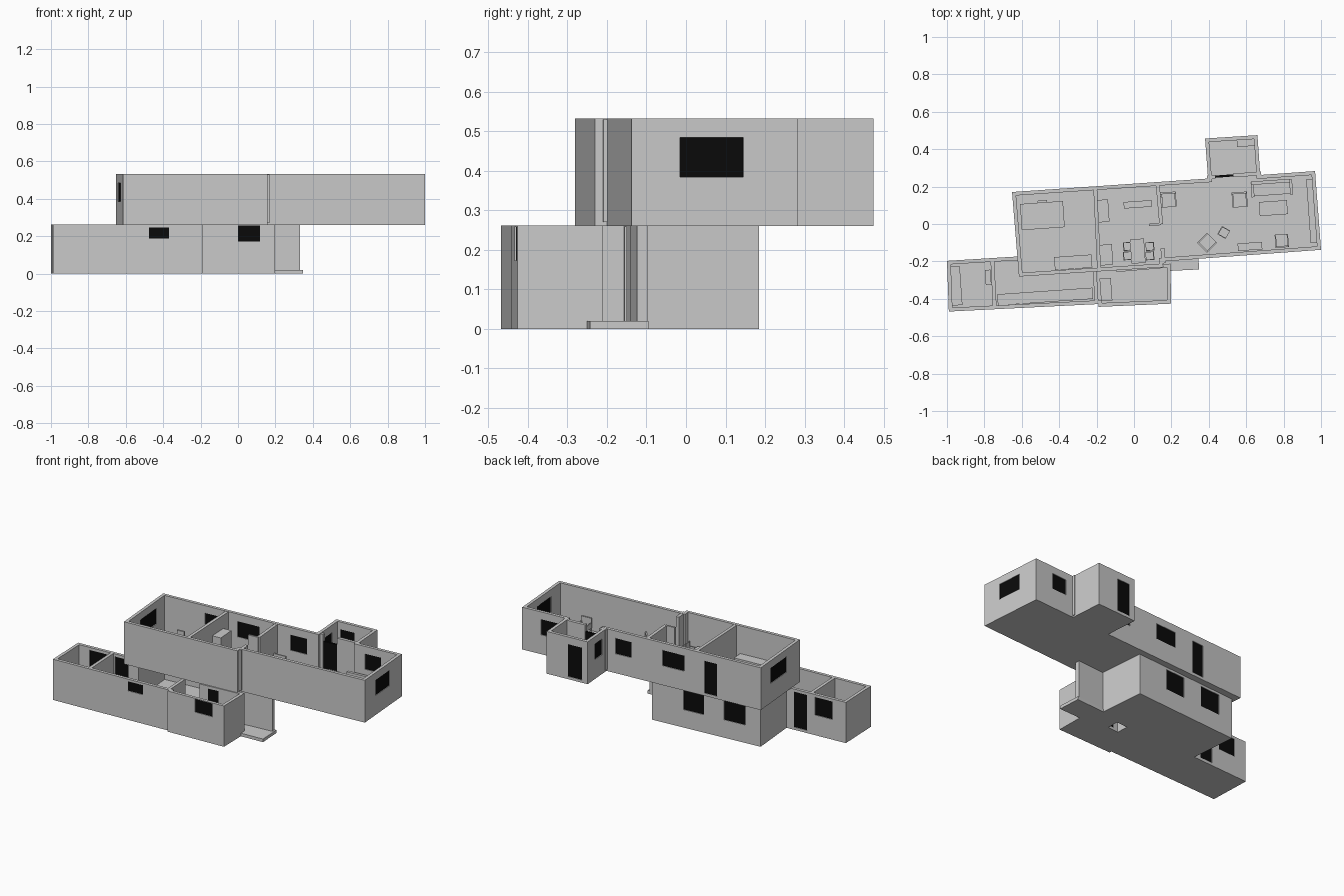
import bpy, bmesh, math
from mathutils import Vector, Matrix

if "Cube" in bpy.data.objects:
    bpy.data.objects.remove(bpy.data.objects["Cube"])

TILT = math.radians(4)
T = 0.02
black = bpy.data.materials.new("dark_pane")
black.diffuse_color = (0.003, 0.003, 0.003, 1)
black.use_nodes = True
black.node_tree.nodes["Principled BSDF"].inputs["Base Color"].default_value = black.diffuse_color

def finish(name, bm, mat=None):
    bmesh.ops.recalc_face_normals(bm, faces=bm.faces)
    me = bpy.data.meshes.new(name)
    bm.to_mesh(me)
    bm.free()
    ob = bpy.data.objects.new(name, me)
    bpy.context.collection.objects.link(ob)
    if mat:
        me.materials.append(mat)
    return ob

def add_box(bm, x, y, z, sx, sy, sz, rot=0.0):
    # box standing on height z, turned about its own centre
    m = Matrix.Translation((x, y, z + sz / 2)) @ Matrix.Rotation(rot, 4, 'Z') @ Matrix.Diagonal((sx, sy, sz, 1))
    bmesh.ops.create_cube(bm, size=1, matrix=m)

def box(name, x, y, z, sx, sy, sz, rot=TILT, mat=None):
    bm = bmesh.new()
    add_box(bm, x, y, z, sx, sy, sz, rot)
    return finish(name, bm, mat)

def wall(name, p, q, z0, z1, t=T, mat=None):
    p, q = Vector(p), Vector(q)
    d, c = q - p, (p + q) / 2
    return box(name, c.x, c.y, z0, d.length, t, z1 - z0, math.atan2(d.y, d.x), mat)

def slab(name, pts, z0, z1):
    bm = bmesh.new()
    f = bm.faces.new([bm.verts.new((x, y, z0)) for x, y in pts])
    r = bmesh.ops.extrude_face_region(bm, geom=[f])
    bmesh.ops.translate(bm, vec=(0, 0, z1 - z0), verts=[v for v in r['geom'] if isinstance(v, bmesh.types.BMVert)])
    return finish(name, bm)

def inset(pts, t):
    out = []
    for i, b in enumerate(pts):
        a, b, c = Vector(pts[i - 1]), Vector(b), Vector(pts[(i + 1) % len(pts)])
        d1, d2 = (b - a).normalized(), (c - b).normalized()
        n1, n2 = Vector((-d1.y, d1.x)), Vector((-d2.y, d2.x))
        out.append(b + (n1 + n2) * (t / (1 + n1.dot(n2))))
    return out

def ring(name, pts, z0, z1):
    # closed mitred wall ring
    bm = bmesh.new()
    loops = [[bm.verts.new((p[0], p[1], z)) for p in ps]
             for ps, z in ((pts, z0), (pts, z1), (inset(pts, T), z1), (inset(pts, T), z0))]
    n = len(pts)
    for k in range(4):
        a, b = loops[k], loops[(k + 1) % 4]
        for i in range(n):
            j = (i + 1) % n
            bm.faces.new((a[i], a[j], b[j], b[i]))
    return finish(name, bm)

def openings(target, label, specs):
    # cut holes in a wall ring and set a dark pane inside each; p, q lie on the outer wall line
    bm = bmesh.new()
    for i, (p, q, z0, z1) in enumerate(specs):
        p, q = Vector(p), Vector(q)
        d, c = q - p, (p + q) / 2
        n = Vector((-d.y, d.x)).normalized()
        c = c + n * T / 2
        ang = math.atan2(d.y, d.x)
        add_box(bm, c.x, c.y, z0, d.length, 3 * T, z1 - z0, ang)
        box(f"{label}_pane_{i}", c.x, c.y, z0, d.length, T * 0.6, z1 - z0, ang, black)
    cutter = finish(label + "_cutter", bm)
    cutter.hide_render = True
    cutter.hide_viewport = True
    cutter.display_type = 'WIRE'
    m = target.modifiers.new("openings", 'BOOLEAN')
    m.operation, m.solver, m.object = 'DIFFERENCE', 'EXACT', cutter

# lower storey
low = [(-.99, -.468), (-.19, -.428), (-.19, -.443), (.198, -.426), (.195, -.212), (-.075, -.235),
       (-.08, -.157), (.14, -.14), (.112, .185), (-.622, .13), (-.595, -.172), (-1, -.197)]
slab("lower_floor", low, 0, .015)
low_walls = ring("lower_walls", low, 0, .262)
on = lambda a, b: lambda x: (x, a[1] + (b[1] - a[1]) * (x - a[0]) / (b[0] - a[0]))
f1, f2 = on(low[0], low[1]), on(low[2], low[3])
bk, lb, nk, pd = on(low[9], low[8]), on(low[11], low[10]), on(low[5], low[4]), on(low[6], low[7])
openings(low_walls, "lower", [
    (f1(-.475), f1(-.37), .187, .248), (f2(0), f2(.118), .173, .258),
    (bk(-.10), bk(-.24), .115, .245), (bk(-.375), bk(-.52), .115, .245),
    (lb(-.79), lb(-.91), .13, .245), (lb(-.645), lb(-.735), .017, .245),
    (nk(.03), nk(-.04), .017, .245), (pd(-.055), pd(0), .017, .258)])
wall("left_room_partition", (-.757, -.20), (-.745, -.44), 0, .262)
wall("front_room_partition", (-.21, -.25), (-.2, -.42), 0, .262)
wall("porch_fin_wall", (.12, -.128), (.33, -.11), 0, .262, .028)
slab("porch_slab", [(.0, -.26), (.348, -.243), (.34, -.095), (.0, -.12)], 0, .02)

# upper storey
up = [(-.615, -.281), (.157, -.231), (.155, -.2), (1, -.138), (.968, .283), (.675, .262),
      (.66, .475), (.38, .457), (.396, .243), (-.652, .171)]
slab("upper_floor", up, .26, .275)
up_walls = ring("upper_walls", up, .26, .532)
b1, b2, eb = on(up[9], up[8]), on(up[5], up[4]), on(up[7], up[6])
openings(up_walls, "upper", [
    ((.9908, -.015), (.9785, .145), .385, .485), (b2(.84), b2(.73), .385, .485),
    (b1(.335), b1(.225), .385, .485), (b1(.015), b1(-.135), .385, .485), (b1(-.27), b1(-.355), .277, .485),
    (eb(.515), eb(.42), .277, .485), ((.3863, .375), (.3922, .295), .385, .485),
    ((-.6435, .06), (-.628, -.125), .385, .485)])
wall("bedroom_partition", (-.207, .19), (-.187, -.24), .27, .53)
wall("middle_partition", (.127, .21), (.145, .0), .27, .53)
wall("partition_return", (.08, -.005), (.145, 0), .27, .53, .012)
wall("short_partition", (.152, -.13), (.158, -.21), .27, .53)
wall("porch_room_partition_left", (.39, .25), (.435, .253), .27, .53)
wall("porch_room_partition_right", (.53, .26), (.68, .27), .27, .53)
wall("inner_door_pane", (.435, .253), (.53, .26), .277, .485, .012, black)

# furniture
def chair(name, x, y, z, s, rot):
    bm = bmesh.new()
    add_box(bm, 0, 0, .025, s, s, .012)
    add_box(bm, 0, s * .45, .037, s, s * .12, .05)
    for sx in (-1, 1):
        add_box(bm, sx * s * .46, 0, .037, s * .1, s, .02)
        for sy in (-1, 1):
            add_box(bm, sx * s * .42, sy * s * .42, 0, s * .1, s * .1, .025)
    ob = finish(name, bm)
    ob.location, ob.rotation_euler = (x, y, z), (0, 0, rot)

U, L = .275, .015
for name, x, y, z, sx, sy, sz in [
    ("bed", -.49, .045, U, .23, .14, .05), ("bed_headboard", -.49, .12, U, .05, .012, .08),
    ("bedroom_chest", -.325, -.205, U, .2, .07, .08), ("tall_cabinet", -.165, .07, U, .06, .12, .17),
    ("kitchen_cabinet", -.15, -.165, U, .07, .11, .1), ("sideboard", .02, .105, U, .15, .035, .08),
    ("dining_table", .02, -.145, U, .075, .13, .06), ("long_cabinet", .95, .07, U, .035, .34, .05),
    ("low_cabinet", .62, -.12, U, .13, .04, .05), ("coffee_table", .745, .085, U, .15, .075, .035),
    ("sofa_seat", .735, .19, U, .2, .07, .04), ("sofa_back", .73, .225, U, .21, .018, .08),
    ("porch_closet", .6, .435, U, .1, .04, .1), ("lower_bed", -.952, -.33, L, .055, .21, .06),
    ("lower_chest", -.78, -.285, L, .03, .08, .08), ("lower_counter", -.475, -.388, L, .51, .06, .08),
    ("front_room_desk", -.15, -.35, L, .06, .12, .08)]:
    box(name, x, y, z, sx, sy, sz)
for i, s in enumerate((-1, 1)):
    box(f"sofa_arm_{i}", .737 + s * .103, .19 + s * .007, U, .015, .08, .055)
for i, (x, y, s, r) in enumerate([(.185, .13, .08, 4), (.565, .13, .08, 4), (.79, -.09, .07, 184),
                                  (.39, -.1, .075, 135), (.48, -.045, .05, 60),
                                  (.085, -.12, .045, -86), (.085, -.17, .045, -86),
                                  (-.035, -.12, .045, 94), (-.035, -.17, .045, 94)]):
    chair(f"chair_{i}", x, y, U, s, math.radians(r))
